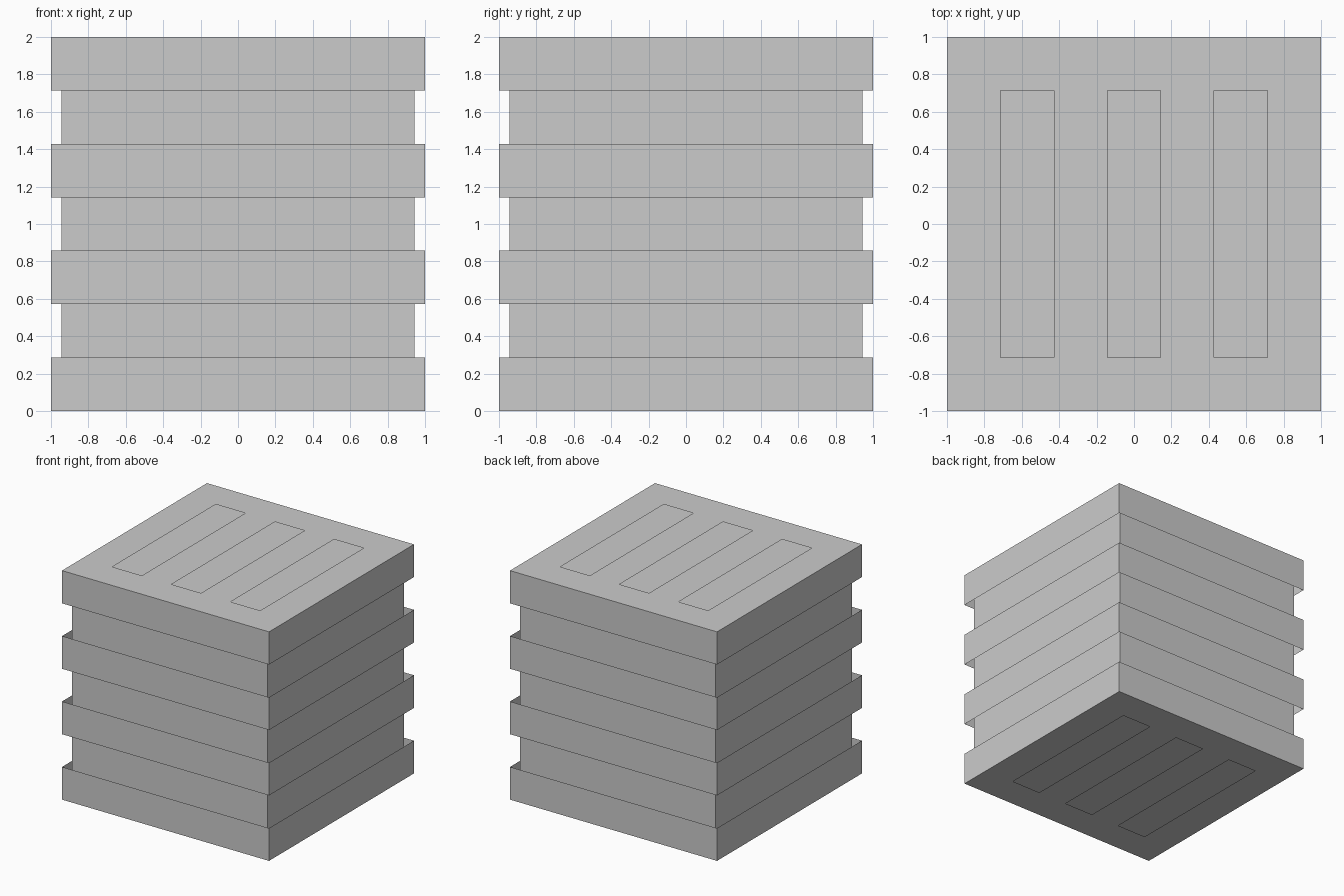
import bpy, bmesh
from mathutils import Matrix

if "Cube" in bpy.data.objects:
    bpy.data.objects.remove(bpy.data.objects["Cube"])

N = 7            # cells along each side of the cube
CORE = 1.886     # inner block size


def make_object(name, bm):
    mesh = bpy.data.meshes.new(name)
    bm.to_mesh(mesh)
    bm.free()
    obj = bpy.data.objects.new(name, mesh)
    bpy.context.collection.objects.link(obj)
    return obj


def cell(v):
    return int((v + 1) / 2 * N)


def is_slot(face):
    c = face.calc_center_median()
    if abs(face.normal.z) > 0.5:
        # three long slots in the top and bottom
        return cell(c.x) % 2 == 1 and 1 <= cell(c.y) <= N - 2
    # three gaps running all the way round the sides
    return cell(c.z) % 2 == 1


# Thin outer shell: gridded cube with slots cut out
bm = bmesh.new()
bmesh.ops.create_cube(bm, size=2)
bmesh.ops.subdivide_edges(bm, edges=bm.edges[:], cuts=N - 1, use_grid_fill=True)
bm.normal_update()
bmesh.ops.delete(bm, geom=[f for f in bm.faces if is_slot(f)], context='FACES')
bmesh.ops.translate(bm, verts=bm.verts[:], vec=(0, 0, 1))
make_object("slotted_shell", bm)

# Solid block seen through the slots
bm = bmesh.new()
bmesh.ops.create_cube(bm, size=CORE, matrix=Matrix.Translation((0, 0, 1)))
make_object("inner_block", bm)
